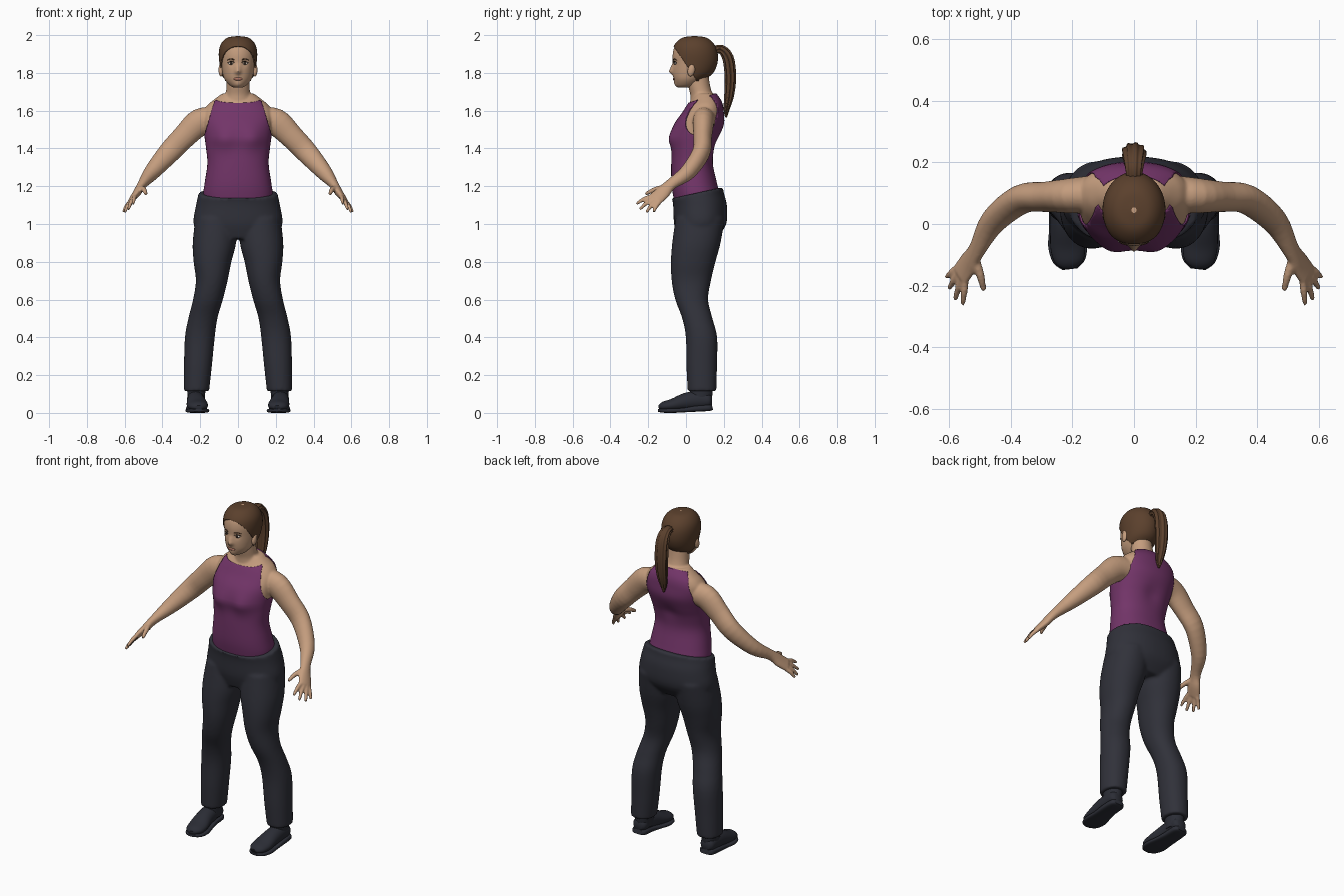
import bpy, bmesh, math
from mathutils import Vector

if "Cube" in bpy.data.objects:
    bpy.data.objects.remove(bpy.data.objects["Cube"])


def material(name, *rgb):
    m = bpy.data.materials.new(name)
    m.use_nodes = True
    m.diffuse_color = (*rgb, 1)
    bsdf = m.node_tree.nodes["Principled BSDF"]
    bsdf.inputs["Base Color"].default_value = (*rgb, 1)
    bsdf.inputs["Roughness"].default_value = 0.8
    return m


SKIN = material("skin", 0.56, 0.34, 0.21)
HAIR = material("brown_hair", 0.105, 0.052, 0.026)
SHIRT = material("purple_cloth", 0.17, 0.035, 0.14)
PANTS = material("charcoal_cloth", 0.03, 0.031, 0.042)
SHOE = material("dark_leather", 0.024, 0.026, 0.036)
WHITE = material("eye_white", 0.6, 0.55, 0.5)
IRIS = material("dark_iris", 0.03, 0.018, 0.012)
LIPS = material("lips", 0.4, 0.17, 0.12)


def spline(stations, steps):
    """Catmull-Rom samples through the stations (x, y, z, radius, radius)."""
    p = [stations[0]] + list(stations) + [stations[-1]]
    out = []
    for i in range(1, len(p) - 2):
        for s in range(steps):
            t = s / steps
            out.append([0.5 * (2 * b + (c - a) * t + (2 * a - 5 * b + 4 * c - d) * t * t
                               + (3 * b - a - 3 * c + d) * t ** 3)
                        for a, b, c, d in zip(*p[i - 1:i + 3])])
    return out + [list(stations[-1])]


def loft(bm, stations, ref=None, both=False, n=32, power=2.0, steps=4, grow=0.0, ridges=0):
    """Closed tube. Level rings, or rings square to the path when ref is given."""
    pts = spline(stations, steps)
    for side in ((1, -1) if both else (1,)):
        rings = []
        for i, q in enumerate(pts):
            centre = Vector(q[:3])
            h, v = Vector((1, 0, 0)), Vector((0, 1, 0))
            if ref:
                t = Vector(pts[min(i + 1, len(pts) - 1)][:3]) - Vector(pts[max(i - 1, 0)][:3])
                t.normalize()
                h = (Vector(ref) - t * t.dot(Vector(ref))).normalized()
                v = t.cross(h)
            ring = []
            for k in range(n):
                a = math.tau * k / n
                c, s = math.cos(a), math.sin(a)
                w = 1 + (0.1 * math.cos(ridges * a) if ridges else 0)
                co = centre + h * math.copysign(abs(c) ** (2 / power), c) * (q[3] + grow) * w \
                    + v * math.copysign(abs(s) ** (2 / power), s) * (q[4] + grow) * w
                co.x *= side
                ring.append(bm.verts.new(co))
            rings.append(ring)
        for r0, r1 in zip(rings, rings[1:]):
            for k in range(n):
                bm.faces.new((r0[k], r0[(k + 1) % n], r1[(k + 1) % n], r1[k]))
        bm.faces.new(rings[0])
        bm.faces.new(rings[-1])


def bulge(bm, centre, radius, offset):
    """Soft push of the surface near a point."""
    c, o = Vector(centre), Vector(offset)
    for v in bm.verts:
        v.co += o * math.exp(-(v.co - c).length_squared / radius ** 2)


def cut(bm, point, normal, remove=False):
    bmesh.ops.bisect_plane(bm, geom=bm.verts[:] + bm.edges[:] + bm.faces[:],
                           plane_co=point, plane_no=normal, clear_outer=remove)


def finish(name, bm, mat, voxel=0, smooth=0, thick=0):
    bmesh.ops.recalc_face_normals(bm, faces=bm.faces)
    for f in bm.faces:
        f.smooth = True
    me = bpy.data.meshes.new(name)
    bm.to_mesh(me)
    bm.free()
    me.materials.append(mat)
    ob = bpy.data.objects.new(name, me)
    bpy.context.collection.objects.link(ob)
    if voxel:
        m = ob.modifiers.new("blend", "REMESH")
        m.mode, m.voxel_size, m.use_smooth_shade = "VOXEL", voxel, True
        m = ob.modifiers.new("relax", "SMOOTH")
        m.factor, m.iterations = 0.5, smooth
    else:
        me.set_sharp_from_angle(angle=math.radians(50))
    if thick:
        m = ob.modifiers.new("cloth", "SOLIDIFY")
        m.thickness, m.offset = thick, -1
    return ob


def blob(name, mat, centre, size, tilt=0.0):
    """Mirrored pair of ellipsoids, or a single one on the centre line."""
    for side in ((1, -1) if centre[0] else (1,)):
        bm = bmesh.new()
        bmesh.ops.create_uvsphere(bm, u_segments=20, v_segments=12, radius=1)
        prefix = ("left_" if side > 0 else "right_") if centre[0] else ""
        ob = finish(prefix + name, bm, mat)
        ob.location = (centre[0] * side, *centre[1:])
        ob.scale = size
        ob.rotation_euler = (tilt, 0, 0)


TORSO = [(0, .06, 1.07, .165, .105), (0, .055, 1.15, .178, .117), (0, .043, 1.22, .17, .114),
         (0, .032, 1.32, .156, .104), (0, .04, 1.40, .163, .108), (0, .05, 1.46, .171, .121),
         (0, .07, 1.53, .18, .125), (0, .09, 1.59, .182, .104), (0, .1, 1.63, .16, .089),
         (0, .104, 1.66, .125, .073), (0, .1, 1.69, .085, .055)]


def torso(bm, grow=0.0):
    loft(bm, TORSO, n=64, power=2.25, grow=grow)
    for x in (-.075, .075):
        bulge(bm, (x, -.07, 1.45), .06, (0, -.02, 0))
    bulge(bm, (0, .18, 1.42), .05, (0, -.012, 0))


# Body: torso, neck, arms and hands blended together
bm = bmesh.new()
torso(bm)
loft(bm, [(0, .09, 1.62, .09, .07), (0, .083, 1.68, .068, .06), (0, .07, 1.73, .061, .058),
          (0, .06, 1.80, .06, .058)])
Y = (0, 1, 0)
loft(bm, [(.11, .1, 1.555, .06, .06), (.2, .092, 1.54, .057, .072), (.285, .088, 1.462, .049, .063),
          (.365, .08, 1.378, .047, .058), (.455, .01, 1.275, .042, .043), (.507, -.08, 1.21, .031, .025),
          (.535, -.125, 1.165, .04, .021), (.562, -.165, 1.13, .042, .015)], Y, both=True)
fingers = [((.546, -.18, 1.147), (.555, -.262, 1.107)), ((.556, -.165, 1.137), (.58, -.245, 1.078)),
           ((.566, -.155, 1.125), (.6, -.21, 1.062)), ((.574, -.142, 1.113), (.607, -.172, 1.064))]
for base, tip in fingers:
    mid = [(a + b) / 2 for a, b in zip(base, tip)]
    mid[2] += .006
    loft(bm, [(*base, .012, .012), (*mid, .0115, .0115), (*tip, .008, .008)], Y, both=True, n=12)
loft(bm, [(.52, -.1, 1.195, .016, .016), (.498, -.165, 1.182, .014, .014), (.487, -.215, 1.158, .009, .009)],
     Y, both=True, n=12)
finish("body_skin", bm, SKIN, voxel=.006, smooth=4)

# Sleeveless top: torso shell with the armholes and neckline cut away
bm = bmesh.new()
torso(bm, .006)
cut(bm, (0, 0, 1.637), (0, -.35, 1), True)
cut(bm, (0, 0, 1.465), (0, 0, 1))
for s in (1, -1):
    cut(bm, (s * .176, 0, 1.48), (s, 0, .3))
    cut(bm, (s * .14, 0, 1.63), (s, 0, .8))


def in_armhole(f):
    c = f.calc_center_median()
    return c.z > 1.465 and (abs(c.x) > .176 - .3 * (c.z - 1.48) or abs(c.x) > .14 - .8 * (c.z - 1.63))


bmesh.ops.delete(bm, geom=[f for f in bm.faces if in_armhole(f)], context="FACES")
finish("tank_top", bm, SHIRT, thick=.006)

# Trousers: hips and legs blended together, with a waist that rises to the back
bm = bmesh.new()
loft(bm, [(0, .06, .92, .19, .10), (0, .075, 1.0, .235, .138), (0, .074, 1.1, .222, .142),
          (0, .06, 1.17, .208, .139), (0, .06, 1.23, .203, .136)], n=48, power=2.2)
for v in bm.verts:
    v.co.z = min(v.co.z, 1.152 + .22 * v.co.y)
loft(bm, [(.115, .075, 1.03, .11, .13), (.125, .055, .9, .115, .128), (.135, .038, .8, .1, .118),
          (.139, .028, .7, .084, .104), (.159, .03, .6, .079, .087), (.186, .06, .5, .077, .08),
          (.202, .082, .4, .079, .083), (.212, .083, .25, .074, .081), (.22, .085, .115, .067, .076)],
     both=True, power=2.15)
finish("trousers", bm, PANTS, voxel=.009, smooth=5)

# Shoes: upper, ankle and sole
X = (1, 0, 0)
UPPER = [(.225, .137, .065, .025, .025), (.225, .12, .065, .042, .04), (.225, .07, .068, .045, .05),
         (.222, 0, .06, .049, .046), (.215, -.07, .042, .056, .033), (.21, -.12, .034, .047, .025),
         (.207, -.142, .028, .022, .012)]
SOLE = [(.225, .14, .03, .03, .014), (.225, .12, .027, .046, .017), (.225, .05, .022, .05, .016),
        (.22, -.01, .015, .055, .012), (.215, -.07, .012, .063, .012), (.21, -.12, .012, .052, .011),
        (.207, -.146, .013, .025, .007)]
bm = bmesh.new()
loft(bm, UPPER, X, both=True, n=24)
for v in bm.verts:
    v.co.z = max(v.co.z, .015)
loft(bm, [(.222, .075, .05, .044, .056), (.221, .08, .1, .047, .06), (.22, .08, .14, .05, .06)], both=True)
finish("shoe_uppers", bm, SHOE)
bm = bmesh.new()
loft(bm, SOLE, X, both=True, n=24, power=3.5)
finish("shoe_soles", bm, SHOE)

# Head with a modelled face
HEAD = [(0, -.005, 1.722, .022, .036), (0, .003, 1.736, .046, .056), (0, .016, 1.765, .07, .08),
        (0, .034, 1.80, .083, .104), (0, .045, 1.85, .092, .115), (0, .046, 1.90, .096, .116),
        (0, .045, 1.94, .09, .105), (0, .045, 1.97, .072, .082), (0, .045, 1.988, .046, .052),
        (0, .045, 1.994, .008, .009)]
bm = bmesh.new()
loft(bm, HEAD, n=72, steps=7)
bulge(bm, (0, -.075, 1.808), .015, (0, -.022, 0))
bulge(bm, (0, -.075, 1.832), .014, (0, -.009, 0))
bulge(bm, (0, -.055, 1.738), .02, (0, -.006, 0))
for x in (-.036, .036):
    bulge(bm, (x, -.062, 1.85), .016, (0, .006, 0))
finish("head", bm, SKIN)
blob("ear", SKIN, (.09, .028, 1.815), (.013, .019, .034), -.2)
blob("eye", WHITE, (.037, -.056, 1.85), (.015, .007, .007))
blob("iris", IRIS, (.037, -.061, 1.85), (.007, .004, .0068))
blob("lips", LIPS, (0, -.063, 1.768), (.025, .007, .008))

# Eyebrows and upper lash lines
for name, z, r in (("eyebrows", 1.869, .003), ("eyelashes", 1.856, .002)):
    bm = bmesh.new()
    loft(bm, [(.02, -.067, z, r, r), (.038, -.062, z + .005, r, r), (.056, -.048, z - .002, r / 2, r / 2)],
         (0, 0, 1), both=True, n=8)
    finish(name, bm, HAIR if z > 1.86 else IRIS)

# Hair pulled back from the forehead, and the ponytail
bm = bmesh.new()
loft(bm, HEAD, n=64, steps=6, grow=.006)
cut(bm, (0, -.058, 1.93), (0, -1, -.68), True)
cut(bm, (0, .1, 1.765), (0, 0, -1), True)
finish("hair_cap", bm, HAIR, thick=.008)
bm = bmesh.new()
loft(bm, [(0, .14, 1.915, .022, .02), (0, .185, 1.925, .028, .022), (0, .222, 1.88, .036, .028),
          (0, .235, 1.78, .037, .028), (0, .228, 1.68, .031, .024), (0, .215, 1.61, .02, .015),
          (0, .212, 1.565, .005, .005)], X, n=48, ridges=9)
finish("ponytail", bm, HAIR)
